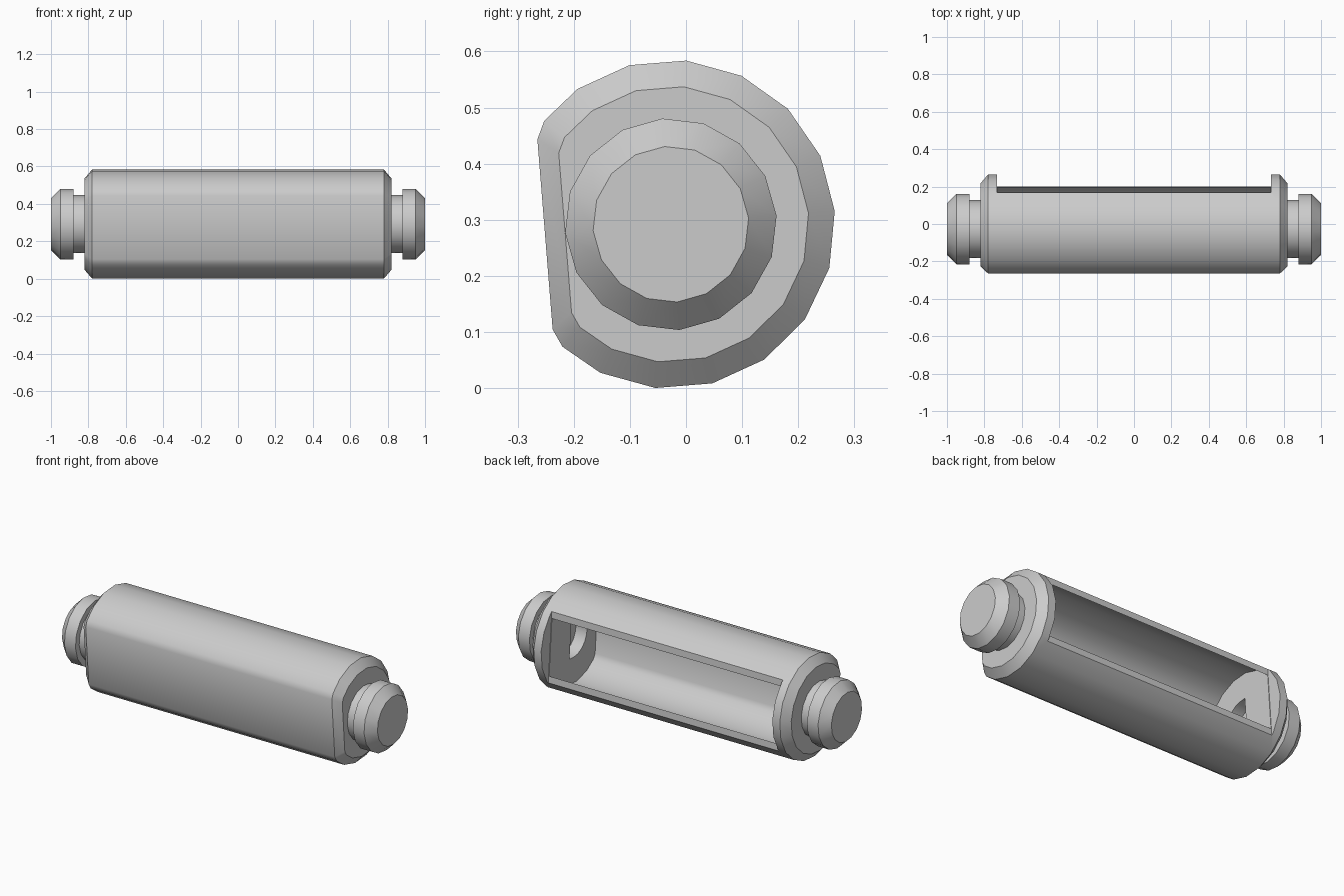
import bpy, bmesh
from math import sin, cos, radians

if "Cube" in bpy.data.objects:
    bpy.data.objects.remove(bpy.data.objects["Cube"])

TILT = radians(4.6)          # whole model is rolled slightly about its long axis
CENTRE = (0, -0.027, 0.292)


def loft(name, sections):
    """Closed solid from (x, [(u, v), ...]) cross-sections."""
    bm = bmesh.new()
    rings = [[bm.verts.new((x, u, v)) for u, v in pts] for x, pts in sections]
    n = len(rings[0])
    for a, b in zip(rings, rings[1:]):
        for i in range(n):
            j = (i + 1) % n
            bm.faces.new((a[i], a[j], b[j], b[i]))
    bm.faces.new(rings[0][::-1])
    bm.faces.new(rings[-1])
    bmesh.ops.recalc_face_normals(bm, faces=bm.faces)
    me = bpy.data.meshes.new(name)
    bm.to_mesh(me)
    bm.free()
    ob = bpy.data.objects.new(name, me)
    bpy.context.collection.objects.link(ob)
    ob.location = CENTRE
    ob.rotation_euler.x = TILT
    return ob


def circle(r, n):
    return [(r * cos(radians(360 * i / n)), r * sin(radians(360 * i / n))) for i in range(n)]


def d_profile(s=1.0):
    """18-sided round with one flat, softened corners."""
    arc = [(0.293 * cos(radians(a)), 0.293 * sin(radians(a))) for a in range(-120, 121, 20)]
    pts = [(-0.225, -0.17), (-0.210, -0.202)] + arc + [(-0.210, 0.202), (-0.225, 0.17)]
    return [(u * s, v * s) for u, v in pts]


def smooth(ob):
    bpy.ops.object.select_all(action='DESELECT')
    ob.select_set(True)
    bpy.context.view_layer.objects.active = ob
    bpy.ops.object.shade_smooth_by_angle(angle=radians(35))


def cut(ob, cutter):
    bpy.context.view_layer.objects.active = ob
    cutter.hide_render = True
    m = ob.modifiers.new("cut", 'BOOLEAN')
    m.operation = 'DIFFERENCE'
    m.solver = 'EXACT'
    m.object = cutter
    bpy.ops.object.modifier_apply(modifier=m.name)
    bpy.data.objects.remove(cutter)


# Housing with chamfered ends
housing = loft("housing", [(-0.82, d_profile(0.84)), (-0.78, d_profile()),
                           (0.78, d_profile()), (0.82, d_profile(0.84))])

# Open back: level rim, then hollow interior
rect = [(0.212, -0.4), (0.5, -0.4), (0.5, 0.4), (0.212, 0.4)]
cut(housing, loft("rim_cutter", [(-0.733, rect), (0.733, rect)]))
cut(housing, loft("cavity_cutter", [(-0.73, d_profile(0.915)), (0.73, d_profile(0.915))]))

# Half-round sockets in the inner end walls
half = [(0.03, -0.12)] + [(-0.12 * sin(radians(a)), -0.12 * cos(radians(a)))
                          for a in range(0, 181, 20)] + [(0.03, 0.12)]
for s in (-1, 1):
    cut(housing, loft("socket_cutter", [(s * 0.70, half), (s * 0.80, half)]))
smooth(housing)

# Grooved end knobs
knob = [(0.81, 0.155), (0.88, 0.155), (0.88, 0.189), (0.95, 0.189), (1.0, 0.139)]
for s, side in ((-1, "left"), (1, "right")):
    smooth(loft(side + "_knob", [(s * x, circle(r, 16)) for x, r in knob]))
